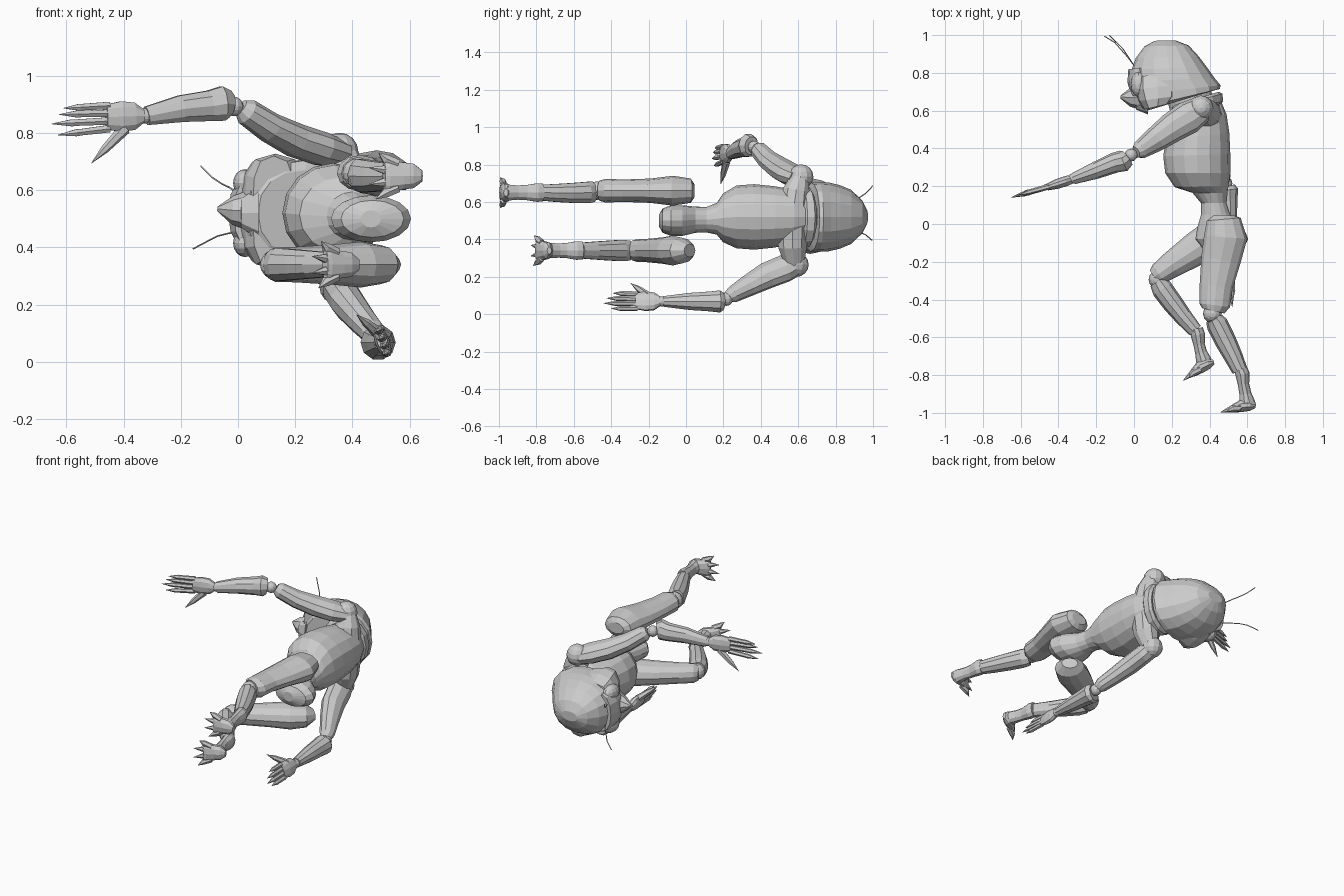
import bpy, bmesh, math
from mathutils import Vector as V


def skin(name, rings, n=12, power=1.0):
    """Skin a list of (centre, u, v) elliptical rings into a closed flat-faced mesh."""
    bm = bmesh.new()
    shape = lambda a: math.copysign(abs(a) ** power, a) if abs(a) > 1e-6 else 0
    loops = []
    for c, u, v in rings:
        angles = [2 * math.pi * i / n for i in range(n)]
        loops.append([bm.verts.new(c + u * shape(math.cos(a)) + v * shape(math.sin(a))) for a in angles])
    for a, b in zip(loops, loops[1:]):
        for i in range(n):
            j = (i + 1) % n
            bm.faces.new((a[i], a[j], b[j], b[i]))
    bm.faces.new(loops[0])
    bm.faces.new(loops[-1])
    bmesh.ops.recalc_face_normals(bm, faces=bm.faces)
    mesh = bpy.data.meshes.new(name)
    bm.to_mesh(mesh)
    bm.free()
    ob = bpy.data.objects.new(name, mesh)
    bpy.context.collection.objects.link(ob)
    return ob


def tube(name, pts, side=(0, 0, 1), n=10):
    """Limb along points (x, y, z, depth radius[, radius along side])."""
    P = [V(p[:3]) for p in pts]
    rings = []
    for i, p in enumerate(pts):
        t = (P[min(i + 1, len(P) - 1)] - P[max(i - 1, 0)]).normalized()
        s = V(side)
        v = (s - t * s.dot(t)).normalized()
        rings.append((P[i], v.cross(t) * p[3], v * p[-1]))
    return skin(name, rings, n)


def profile(name, rows, n=14, power=1.0):
    """Body part from rows (front x, front y, back x, back y, centre z, half width)."""
    rings = []
    for xf, yf, xb, yb, z, w in rows:
        f, b = V((xf, yf, z)), V((xb, yb, z))
        rings.append(((f + b) / 2, (f - b) / 2, V((0, 0, w))))
    return skin(name, rings, n, power)


def ball(name, c, r, scale=(1, 1, 1)):
    bpy.ops.mesh.primitive_uv_sphere_add(segments=12, ring_count=8, radius=r, location=c)
    ob = bpy.context.object
    ob.name, ob.scale = name, scale
    return ob


def hand(name, wrist, palm, spread, tips, thumb):
    w, p, s = V(wrist), V(palm), V(spread)
    q = w.lerp(p, 0.25)
    tube(name + "_palm", [(*w, .024), (*q, .027, .05), (*w.lerp(p, .6), .026, .056), (*p, .018, .046)], spread)
    for i, tip in enumerate(tips):
        a = p - (p - w) * .08 + s * (.04 - .027 * i)
        tube(f"{name}_finger_{i}", [(*a, .015), (*a.lerp(V(tip), .55), .013), (*a.lerp(V(tip), .65), .014),
                                    (*tip, .001)], spread, 6)
    a, tip = w.lerp(p, .5) + (V(thumb) - w).project(s) * .25, V(thumb)
    tube(name + "_thumb", [(*a, .022), (*a.lerp(tip, .6), .015), (*tip, .001)], (0, 1, 0.2), 6)


def foot(name, heel, d):
    h, d = V(heel), V((*d, 0)).normalized()
    up = V((0, 0, 1)).cross(d)
    up = up if up.y > 0 else -up
    at = lambda k, lift, z=0: h + d * k + up * lift + V((0, 0, z))
    tube(name, [(*at(0, .005), .012, .02), (*at(.03, .012), .03, .045), (*at(.07, .014), .034, .05),
                (*at(.12, .002), .022, .06), (*at(.135, -.002), .015, .055)])
    for i, (z, k) in enumerate([(-.075, .165), (-.027, .19), (.027, .19), (.075, .155)]):
        tube(f"{name}_toe_{i}", [(*at(.085, .002, z * .55), .018), (*at(.13, .002, z * .8), .018),
                                 (*at(k, -.01, z * 1.08), .001)], n=6)


# Torso: pelvis, narrow waist, barrel chest
profile("torso", [
    (.43, -.145, .50, -.145, .50, .03), (.36, -.125, .58, -.125, .50, .065), (.325, -.08, .605, -.08, .50, .082),
    (.335, -.02, .58, -.02, .50, .082), (.355, .05, .51, .05, .505, .07), (.355, .11, .49, .11, .505, .068),
    (.31, .165, .495, .165, .51, .085), (.215, .195, .50, .20, .515, .13), (.165, .27, .51, .27, .52, .168),
    (.155, .36, .51, .37, .52, .175), (.17, .45, .505, .48, .52, .165), (.20, .54, .49, .58, .52, .15),
    (.23, .59, .465, .64, .52, .11)], 16)
profile("neck", [(.2, .56, .43, .62, .52, .10), (.17, .68, .40, .74, .52, .10)])
profile("collar", [(.21, .575, .455, .63, .52, .145), (.19, .59, .472, .65, .52, .168),
                   (.19, .61, .468, .69, .52, .165), (.21, .63, .45, .70, .52, .14)])
tube("shoulder_yoke", [(.37, .61, .73, .05), (.38, .59, .66, .075), (.39, .57, .52, .09),
                       (.38, .57, .36, .08), (.36, .58, .27, .055)], (0, 1, 0))

# Head: hooded dome, flared cheeks, face, eyes, pointed snout and feelers
profile("head", [
    (.11, .97, .22, .972, .52, .03), (.055, .94, .29, .945, .52, .088), (.01, .88, .345, .885, .52, .145),
    (-.012, .82, .39, .825, .52, .17), (-.018, .75, .425, .775, .52, .184), (.0, .68, .458, .735, .52, .187),
    (.03, .615, .455, .715, .52, .185), (.07, .60, .40, .70, .52, .15)], 16, .9)
profile("cheeks", [(.0, .78, .25, .80, .525, .16), (.0, .71, .25, .74, .525, .19), (.02, .65, .24, .68, .525, .203),
                   (.05, .605, .2, .64, .525, .195)], 12, .7)
profile("visor_rim", [(-.03, .82, .09, .83, .52, .12), (-.035, .75, .1, .76, .52, .13), (-.015, .68, .1, .69, .52, .13)], 12)
tube("snout", [(.05, .675, .53, .075), (-.02, .67, .53, .05), (-.072, .672, .535, .008)], n=8)
tube("chin", [(.07, .63, .52, .05, .09), (.01, .625, .52, .02, .05)], n=8)
for i, s in enumerate((-1, 1)):
    ball(f"eye_{i}", (.025, .74, .52 + s * .105), .065, (.65, 1.05, .75))
feelers = [[(0, .84, .59), (-.03, .885, .61), (-.06, .93, .625), (-.09, .96, .645), (-.13, .998, .685)],
           [(0, .84, .455), (-.03, .88, .45), (-.07, .925, .44), (-.10, .96, .425), (-.157, .995, .395)]]
for i, path in enumerate(feelers):
    tube(f"feeler_{i}", [(*p, .003) for p in path], n=5)

# Raised arm
ball("upper_shoulder", (.355, .615, .735), .066)
tube("upper_arm_raised", [(.36, .61, .725, .07, .05), (.29, .565, .745, .088, .06), (.20, .51, .775, .08, .06),
                          (.11, .445, .82, .066, .053), (.03, .39, .875, .048), (.01, .38, .89, .03)])
ball("elbow_raised", (-.015, .365, .893), .034)
tube("forearm_raised", [(-.035, .35, .90, .045, .05), (-.055, .335, .903, .057, .063), (-.10, .325, .895, .054, .056),
                        (-.2, .285, .885, .046, .049), (-.32, .24, .86, .03, .034)])
ball("wrist_raised", (-.325, .24, .86), .027)
hand("hand_raised", (-.33, .237, .86), (-.46, .195, .856), (0, 0, 1),
     [(-.61, .155, .887), (-.625, .145, .865), (-.652, .14, .832), (-.63, .15, .793)], (-.512, .185, .695))

# Lowered arm
ball("lower_shoulder", (.35, .59, .265), .066)
tube("upper_arm_lowered", [(.35, .59, .265, .06), (.36, .53, .245, .08, .06), (.385, .43, .205, .076, .06),
                           (.43, .33, .15, .06, .052), (.47, .25, .105, .045), (.48, .22, .09, .03)], (.8, 0, .6))
ball("elbow_lowered", (.485, .215, .08), .036)
tube("forearm_lowered", [(.485, .195, .068, .05), (.49, .18, .068, .062), (.492, .13, .068, .056),
                         (.497, .02, .068, .048), (.505, -.12, .068, .03)])
ball("wrist_lowered", (.505, -.13, .068), .027)
hand("hand_lowered", (.505, -.135, .068), (.505, -.27, .07), (-.35, 0, .94),
     [(.5, -.39, .112), (.51, -.425, .085), (.52, -.44, .058), (.525, -.40, .03)], (.415, -.295, .165))

# Straight leg
z = .66
tube("thigh_straight", [(.475, .045, z, .055, .035), (.475, .025, z, .09, .065), (.485, -.07, z, .115, .08),
                        (.46, -.19, z, .105, .065), (.435, -.33, z, .088, .06), (.427, -.43, z, .082, .063),
                        (.42, -.46, z, .06, .055)], n=12)
ball("knee_straight", (.415, -.475, z), .05)
tube("shin_straight", [(.42, -.50, .655, .045, .058), (.44, -.53, .65, .058, .06), (.485, -.62, .648, .057, .055),
                       (.525, -.70, .648, .05, .05), (.56, -.775, .65, .042, .044)])
tube("ankle_straight", [(.565, -.77, .65, .036, .05), (.575, -.795, .65, .038, .052), (.58, -.85, .65, .03, .043),
                        (.59, -.90, .65, .032, .04), (.60, -.955, .65, .045)])
foot("foot_straight", (.645, -.968, .65), (-1, -.1))

# Bent leg
z = .34
tube("thigh_bent", [(.53, .02, z, .05, .035), (.50, -.02, z, .09, .068), (.43, -.07, z, .10, .08), (.33, -.13, z, .09, .07),
                    (.20, -.215, z, .07, .062), (.13, -.265, z, .058, .06), (.105, -.28, z, .04, .045)], n=12)
ball("knee_bent", (.125, -.295, z), .048)
tube("shin_bent", [(.125, -.305, z, .045, .056), (.15, -.345, z, .057, .06), (.205, -.42, z, .055, .055),
                   (.26, -.49, z, .048, .05), (.325, -.565, z, .038, .044)])
tube("ankle_bent", [(.33, -.555, z, .035, .05), (.338, -.585, z, .038, .052), (.345, -.64, z, .03, .042),
                    (.355, -.68, z, .032, .04), (.37, -.725, z, .042)])
foot("foot_bent", (.425, -.735, z), (-.17, -.085))
